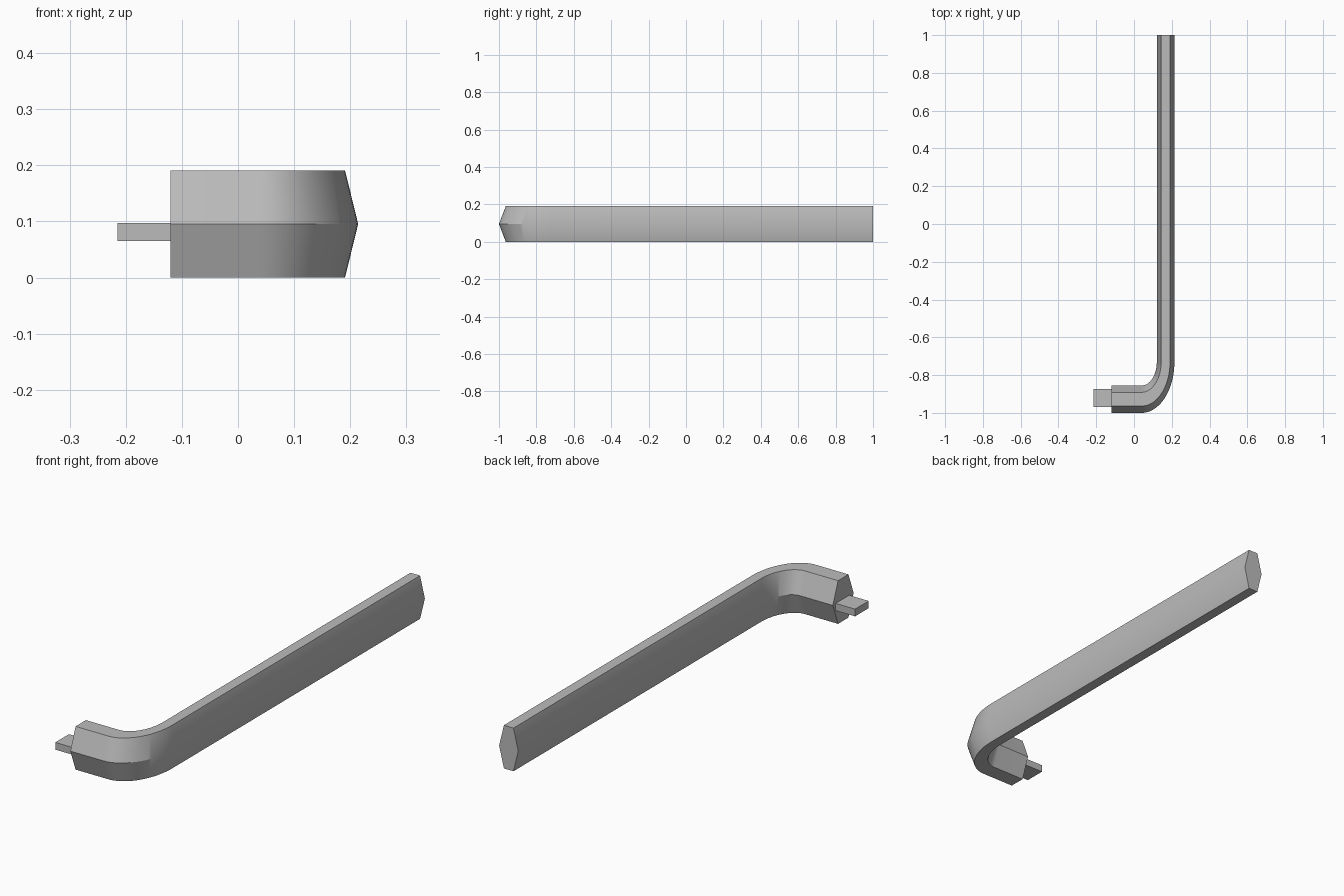
import bpy, bmesh, math

old = bpy.data.objects.get("Cube")
if old:
    bpy.data.objects.remove(old, do_unlink=True)

steel = bpy.data.materials.new("grey steel")
steel.use_nodes = True
colour = (0.5, 0.5, 0.5, 1)
steel.diffuse_color = colour
steel.node_tree.nodes["Principled BSDF"].inputs["Base Color"].default_value = colour


def add_object(name, bm):
    bmesh.ops.recalc_face_normals(bm, faces=bm.faces)
    mesh = bpy.data.meshes.new(name)
    bm.to_mesh(mesh)
    bm.free()
    mesh.materials.append(steel)
    obj = bpy.data.objects.new(name, mesh)
    bpy.context.collection.objects.link(obj)
    return obj


# Hexagonal bar swept along the short arm, the bend and the long arm
CX, CY = 0.04, -0.73          # centre of the bend
SQUASH = 0.645                # narrowing of the bar across x
BEND, RADIUS, HALF_HEIGHT = 0.1975, 0.0725, 0.0955
STEPS = 20

hexagon = [(RADIUS * math.cos(math.radians(60 * k)),
            HALF_HEIGHT * (1 + math.sin(math.radians(60 * k)) / math.sin(math.radians(60))))
           for k in range(6)]

# Each station: angle round the bend, and a straight offset beyond it
stations = [(0, -0.12 - CX, 0)]
stations += [(math.pi / 2 * i / STEPS, 0, 0) for i in range(STEPS + 1)]
stations += [(math.pi / 2, 0, 1 - CY)]

bm = bmesh.new()
rings = []
for angle, dx, dy in stations:
    rings.append([bm.verts.new((CX + dx + SQUASH * (BEND + w) * math.sin(angle),
                                CY + dy - (BEND + w) * math.cos(angle), z))
                  for w, z in hexagon])
for a, b in zip(rings, rings[1:]):
    for k in range(6):
        n = (k + 1) % 6
        bm.faces.new((a[k], a[n], b[n], b[k]))
bm.faces.new(rings[0])
bm.faces.new(rings[-1])
bar = add_object("bent_hex_bar", bm)
bpy.ops.object.select_all(action='DESELECT')
bar.select_set(True)
bpy.context.view_layer.objects.active = bar
bpy.ops.object.shade_smooth_by_angle(angle=math.radians(30))

# Flat blade at the end of the short arm
bm = bmesh.new()
bmesh.ops.create_cube(bm, size=1)
bmesh.ops.scale(bm, vec=(0.1, 0.095, 0.032), verts=bm.verts)
bmesh.ops.translate(bm, vec=(-0.165, -0.922, 0.081), verts=bm.verts)
add_object("tip_blade", bm)
